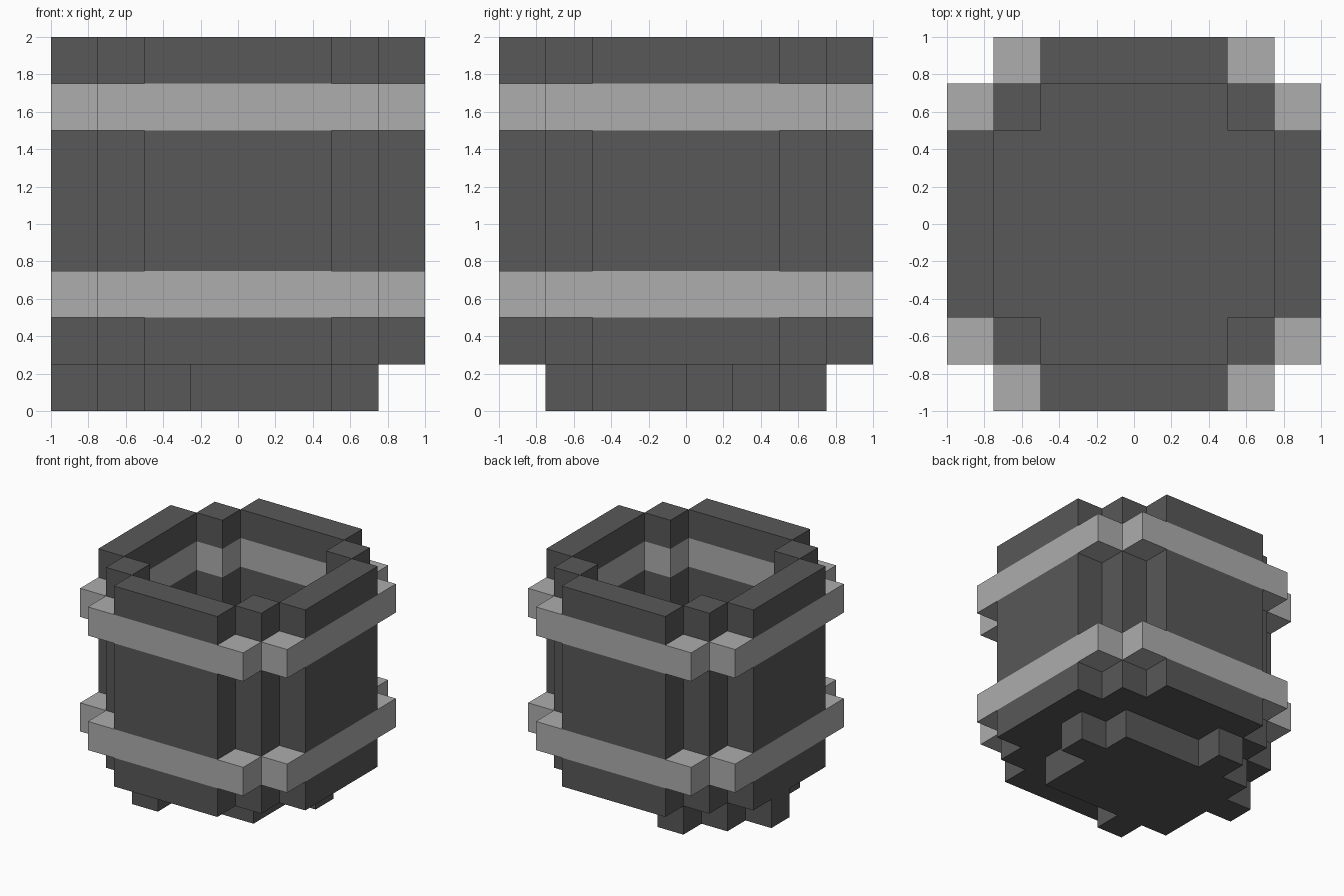
import bpy
import bmesh
from mathutils import Matrix, Vector

cube = bpy.data.objects.get("Cube")
if cube:
    bpy.data.objects.remove(cube, do_unlink=True)

U = 0.25  # side of one block


def material(name, grey):
    mat = bpy.data.materials.new(name)
    mat.use_nodes = True
    colour = (grey, grey, grey, 1)
    mat.diffuse_color = colour
    mat.node_tree.nodes["Principled BSDF"].inputs["Base Color"].default_value = colour
    return mat


dark = material("dark_grey", 0.098)
light = material("light_grey", 0.418)


def blocks(name, plan, bottom, top, mat):
    """Stand a plan of (x0, x1, y0, y1) rectangles, in blocks, from bottom to top."""
    bm = bmesh.new()
    for x0, x1, y0, y1 in plan:
        size = Vector((x1 - x0, y1 - y0, top - bottom)) * U
        centre = Vector((x0 + x1, y0 + y1, bottom + top)) * U / 2
        bmesh.ops.create_cube(bm, size=1, matrix=Matrix.Translation(centre) @ Matrix.Diagonal(size).to_4x4())
    mesh = bpy.data.meshes.new(name)
    bm.to_mesh(mesh)
    bm.free()
    mesh.materials.append(mat)
    obj = bpy.data.objects.new(name, mesh)
    bpy.context.collection.objects.link(obj)


def ring(half):
    """Four sides of the given half width, with a post inside each corner."""
    sides = [(3, 4, -half, half), (-4, -3, -half, half),
             (-half, half, 3, 4), (-half, half, -4, -3)]
    posts = [(x, x + 1, y, y + 1) for x in (-3, 2) for y in (-3, 2)]
    return sides + posts


# Staves between the hoops
for name, bottom, top in (("lower_staves", 1, 2), ("middle_staves", 3, 6), ("upper_staves", 7, 8)):
    blocks(name, ring(2), bottom, top, dark)

# Hoops, wider at the corners
for name, bottom in (("lower_hoop", 2), ("upper_hoop", 6)):
    blocks(name, ring(3), bottom, bottom + 1, light)

# Floor filling the inside of the lowest staves
blocks("floor", [(-3, 3, -2, 2), (-2, 2, 2, 3), (-2, 2, -3, -2)], 1, 2, dark)

# Uneven foot: a main slab with four single blocks around it
blocks("foot", [(-3, 2, -2, 2), (-2, -1, 2, 3), (-2, -1, -3, -2),
                (2, 3, 0, 1), (-4, -3, 0, 1)], 0, 1, dark)
